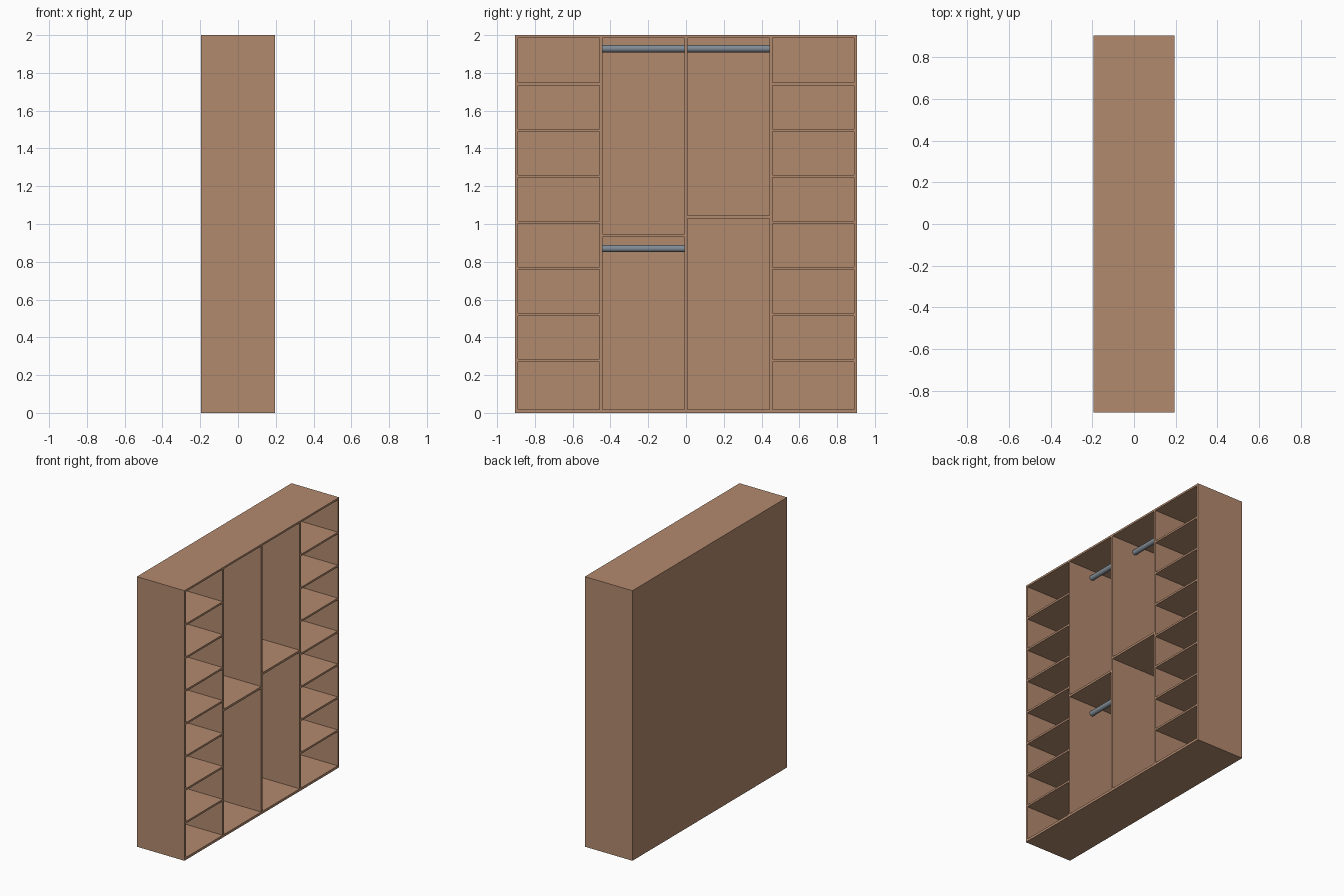
import bpy
import math

if "Cube" in bpy.data.objects:
    bpy.data.objects.remove(bpy.data.objects["Cube"])

# Overall sizes
X, Y, H = 0.195, 0.905, 2.0      # half depth, half width, height
SIDE, TOP, BASE, DIV, BACK = 0.016, 0.014, 0.018, 0.014, 0.014
DIV_Y = 0.45                     # outer divider centre


def material(name, rgb):
    m = bpy.data.materials.new(name)
    m.diffuse_color = (*rgb, 1.0)
    m.use_nodes = True
    m.node_tree.nodes["Principled BSDF"].inputs["Base Color"].default_value = m.diffuse_color
    return m


wood = material("warm_brown_wood", (0.45, 0.255, 0.158))
metal = material("grey_metal", (0.22, 0.26, 0.30))


def board(name, x0, x1, y0, y1, z0, z1):
    bpy.ops.mesh.primitive_cube_add(
        size=1, location=((x0 + x1) / 2, (y0 + y1) / 2, (z0 + z1) / 2))
    o = bpy.context.object
    o.name = name
    o.scale = (x1 - x0, y1 - y0, z1 - z0)
    bpy.ops.object.transform_apply(location=False, rotation=False, scale=True)
    o.data.materials.append(wood)
    return o


def rod(name, y0, y1, z):
    bpy.ops.mesh.primitive_cylinder_add(
        vertices=24, radius=0.019, depth=y1 - y0,
        location=(0, (y0 + y1) / 2, z), rotation=(math.pi / 2, 0, 0))
    o = bpy.context.object
    o.name = name
    o.data.materials.append(metal)
    bpy.ops.object.shade_smooth_by_angle()


# Carcass: sides, top, base and back, open towards +x
inner_y = Y - SIDE
board("left_side", -X, X, -Y, -inner_y, 0, H)
board("right_side", -X, X, inner_y, Y, 0, H)
board("top_panel", -X, X, -inner_y, inner_y, H - TOP, H)
board("base_panel", -X, X, -inner_y, inner_y, 0, BASE)
board("back_panel", -X, -X + BACK, -inner_y, inner_y, BASE, H - TOP)

# Upright dividers
xb = -X + BACK
for name, y in (("left", -DIV_Y), ("middle", 0), ("right", DIV_Y)):
    board(name + "_divider", xb, X, y - DIV / 2, y + DIV / 2, BASE, H - TOP)

# Seven shelves in each outer column
a, b = DIV_Y + DIV / 2, inner_y
for i in range(7):
    z = 0.277 + 0.244 * i
    board(f"left_shelf_{i + 1}", xb, X, -b, -a, z - 0.007, z + 0.007)
    board(f"right_shelf_{i + 1}", xb, X, a, b, z - 0.007, z + 0.007)

# Single shelf in each hanging bay
lo, hi = DIV / 2, DIV_Y - DIV / 2
board("left_bay_shelf", xb, X, -hi, -lo, 0.931, 0.947)
board("right_bay_shelf", xb, X, lo, hi, 1.028, 1.044)

# Hanging rods
rod("upper_left_rod", -hi, -lo, 1.928)
rod("upper_right_rod", lo, hi, 1.928)
rod("lower_left_rod", -hi, -lo, 0.87)
